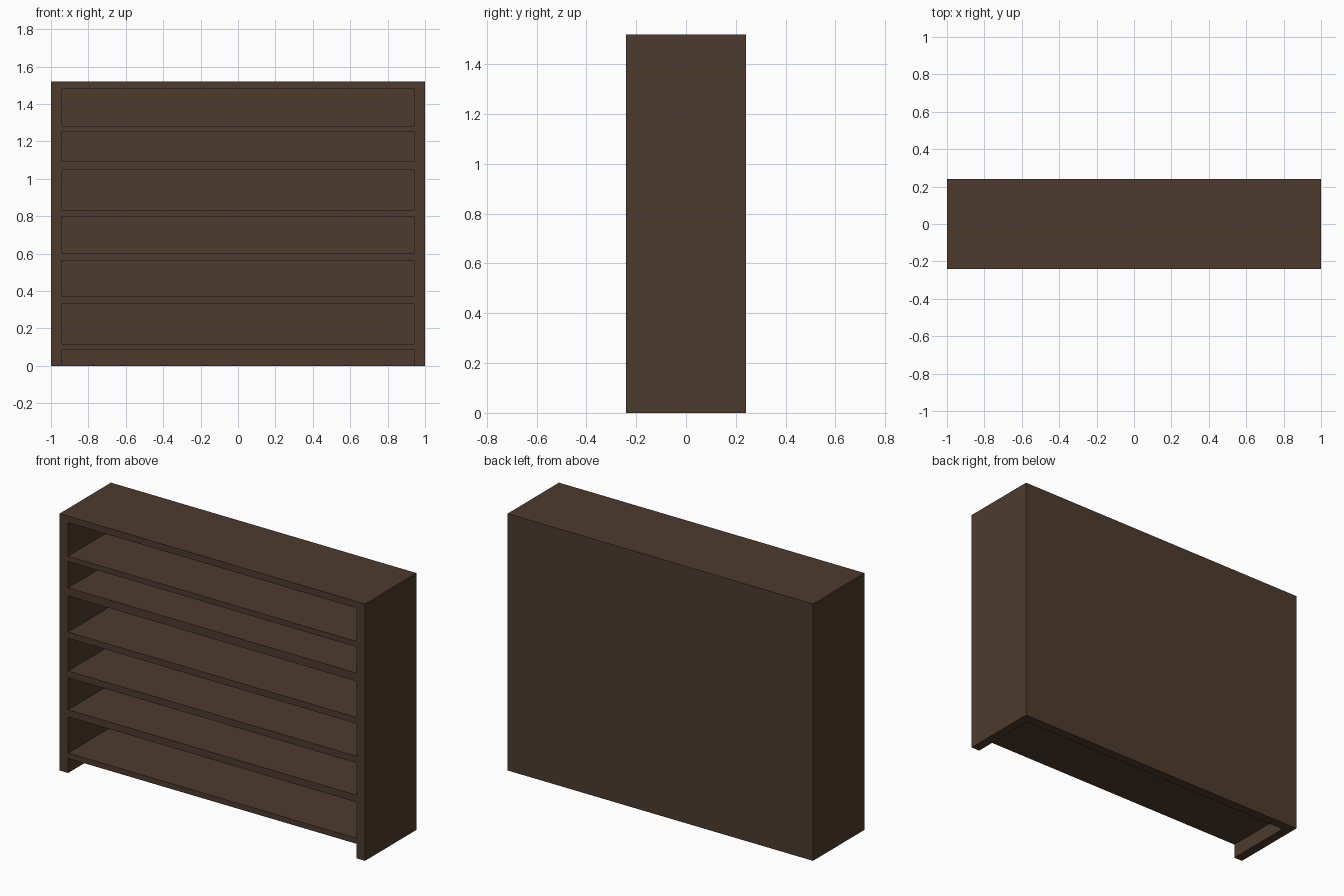
import bpy

if "Cube" in bpy.data.objects:
    bpy.data.objects.remove(bpy.data.objects["Cube"])

W, H, D = 1.0, 1.52, 0.24      # half width, height, half depth
SIDE, BACK = 0.056, 0.056      # panel thicknesses

wood = bpy.data.materials.new("dark_wood")
wood.diffuse_color = (0.074, 0.044, 0.027, 1)
wood.use_nodes = True
wood.node_tree.nodes["Principled BSDF"].inputs["Base Color"].default_value = wood.diffuse_color


def box(name, x, y, z):
    """Box from (min, max) ranges on each axis."""
    bpy.ops.mesh.primitive_cube_add(size=1, location=[(a + b) / 2 for a, b in (x, y, z)])
    ob = bpy.context.object
    ob.name = name
    ob.scale = [b - a for a, b in (x, y, z)]
    bpy.ops.object.transform_apply(location=False, rotation=False, scale=True)
    ob.data.materials.append(wood)
    return ob


inner = W - SIDE
top_under = 1.481

# Side panels and top board
box("left_side", (-W, -inner), (-D, D), (0, top_under))
box("right_side", (inner, W), (-D, D), (0, top_under))
box("top_board", (-W, W), (-D, D), (top_under, H))

# Back panel between the sides
box("back_panel", (-inner, inner), (D - BACK, D), (0, top_under))

# Shelves, flush with the front (underside, upper face)
shelves = [(0.086, 0.118), (0.332, 0.374), (0.564, 0.604),
           (0.797, 0.834), (1.048, 1.096), (1.251, 1.283)]
for i, z in enumerate(shelves, 1):
    box(f"shelf_{i}", (-inner, inner), (-D, D - BACK), z)
